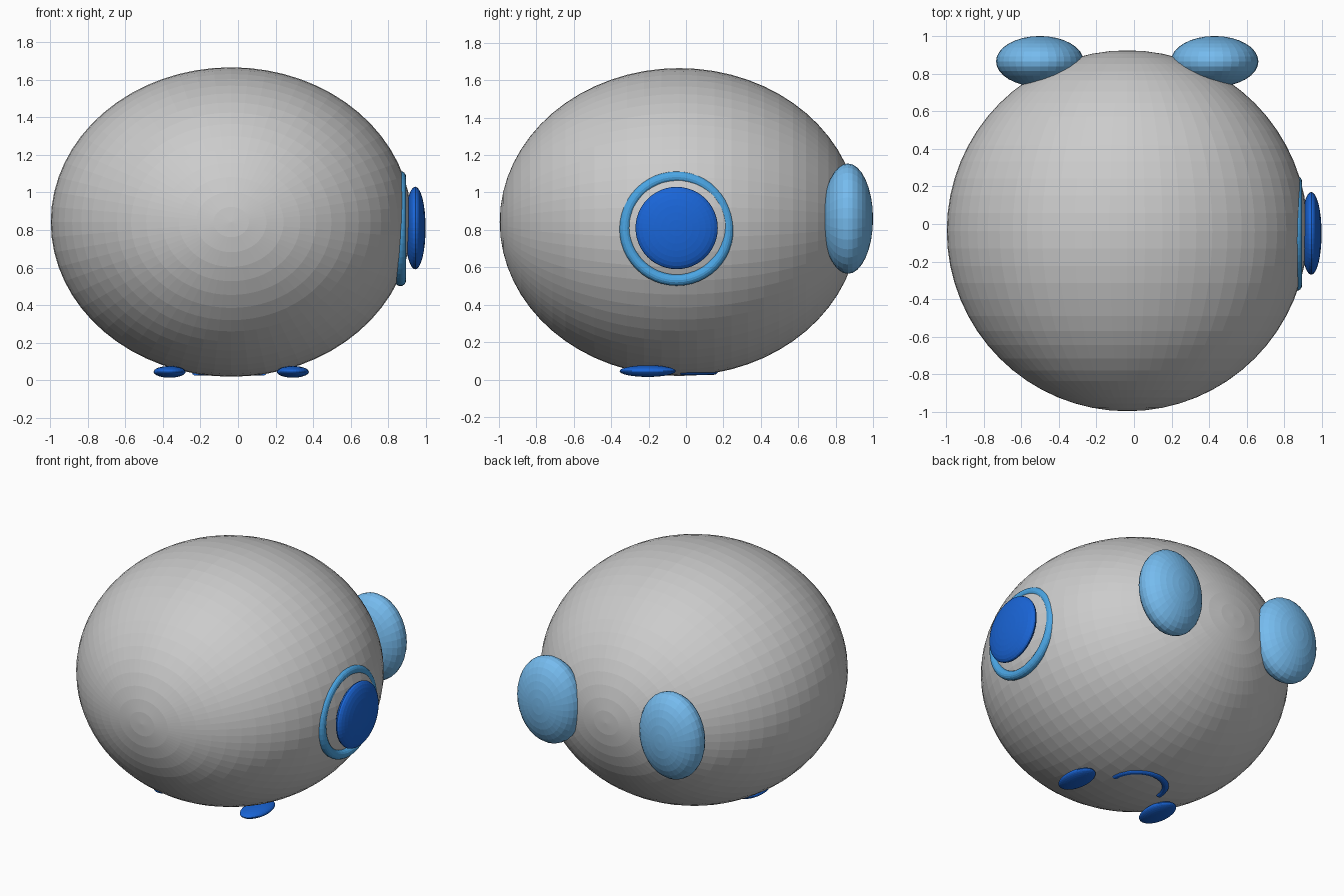
import bpy
import bmesh
import math
from mathutils import Matrix, Vector

cube = bpy.data.objects.get("Cube")
if cube:
    bpy.data.objects.remove(cube, do_unlink=True)


def make_material(name, color):
    mat = bpy.data.materials.new(name)
    mat.use_nodes = True
    mat.diffuse_color = color
    mat.node_tree.nodes["Principled BSDF"].inputs["Base Color"].default_value = color
    return mat


dark_blue = make_material("dark_blue", (0.01, 0.13, 0.68, 1))
mid_blue = make_material("mid_blue", (0.07, 0.38, 0.78, 1))
light_blue = make_material("light_blue", (0.18, 0.50, 0.86, 1))


def add_mesh(name, bm, mat=None):
    bmesh.ops.recalc_face_normals(bm, faces=bm.faces)
    mesh = bpy.data.meshes.new(name)
    bm.to_mesh(mesh)
    bm.free()
    obj = bpy.data.objects.new(name, mesh)
    bpy.context.collection.objects.link(obj)
    if mat:
        mesh.materials.append(mat)
    return obj


def ellipsoid(name, center, radii, axis, segments, rings, mat=None):
    """Faceted ellipsoid whose poles lie on the given axis."""
    bm = bmesh.new()
    bmesh.ops.create_uvsphere(bm, u_segments=segments, v_segments=rings, radius=1)
    turn = {"X": Matrix.Rotation(math.pi / 2, 4, "Y"),
            "Y": Matrix.Rotation(math.pi / 2, 4, "X"),
            "Z": Matrix.Identity(4)}[axis]
    bm.transform(Matrix.Translation(center) @ Matrix.Diagonal((*radii, 1)) @ turn)
    return add_mesh(name, bm, mat)


def ring_arc(name, center, u, v, major, minor, sweep, steps, mat, sides=16):
    """Round tube swept through an arc in the plane of u and v."""
    bm = bmesh.new()
    center, u, v = Vector(center), Vector(u), Vector(v)
    normal = u.cross(v)
    closed = sweep >= 2 * math.pi
    loops = []
    for i in range(steps if closed else steps + 1):
        a = sweep * i / steps
        out = u * math.cos(a) + v * math.sin(a)
        loops.append([])
        for j in range(sides):
            b = 2 * math.pi * j / sides
            offset = out * (major + minor * math.cos(b)) + normal * minor * math.sin(b)
            loops[-1].append(bm.verts.new(center + offset))
    pairs = list(zip(loops, loops[1:])) + ([(loops[-1], loops[0])] if closed else [])
    for p, q in pairs:
        for j in range(sides):
            k = (j + 1) % sides
            bm.faces.new((p[j], p[k], q[k], q[j]))
    if not closed:
        bm.faces.new(loops[0])
        bm.faces.new(loops[-1])
    return add_mesh(name, bm, mat)


MID_X = -0.036

# Body
ellipsoid("body", (MID_X, -0.036, 0.842), (0.96, 0.96, 0.823), "Y", 64, 32)

# Paired pads on the back and eyes on the underside
for side, s in (("left", 1), ("right", -1)):
    ellipsoid(side + "_back_pad", (MID_X + s * 0.465, 0.865, 0.86),
              (0.233, 0.135, 0.295), "Y", 32, 16, light_blue)
    ellipsoid(side + "_eye", (MID_X + s * 0.328, -0.205, 0.045),
              (0.085, 0.15, 0.031), "Z", 32, 16, dark_blue)

# Curved mouth on the underside
ring_arc("mouth", (MID_X - 0.01, -0.03, 0.05), (1, 0, 0), (0, 1, 0),
         0.178, 0.025, math.pi, 24, dark_blue)

# Side button with its surrounding ring
ellipsoid("side_button", (0.943, -0.05, 0.81), (0.055, 0.22, 0.22), "X", 48, 16, dark_blue)
ring_arc("side_button_ring", (0.864, -0.05, 0.807), (0, 1, 0), (0, 0, 1),
         0.276, 0.03, 2 * math.pi, 48, mid_blue)
